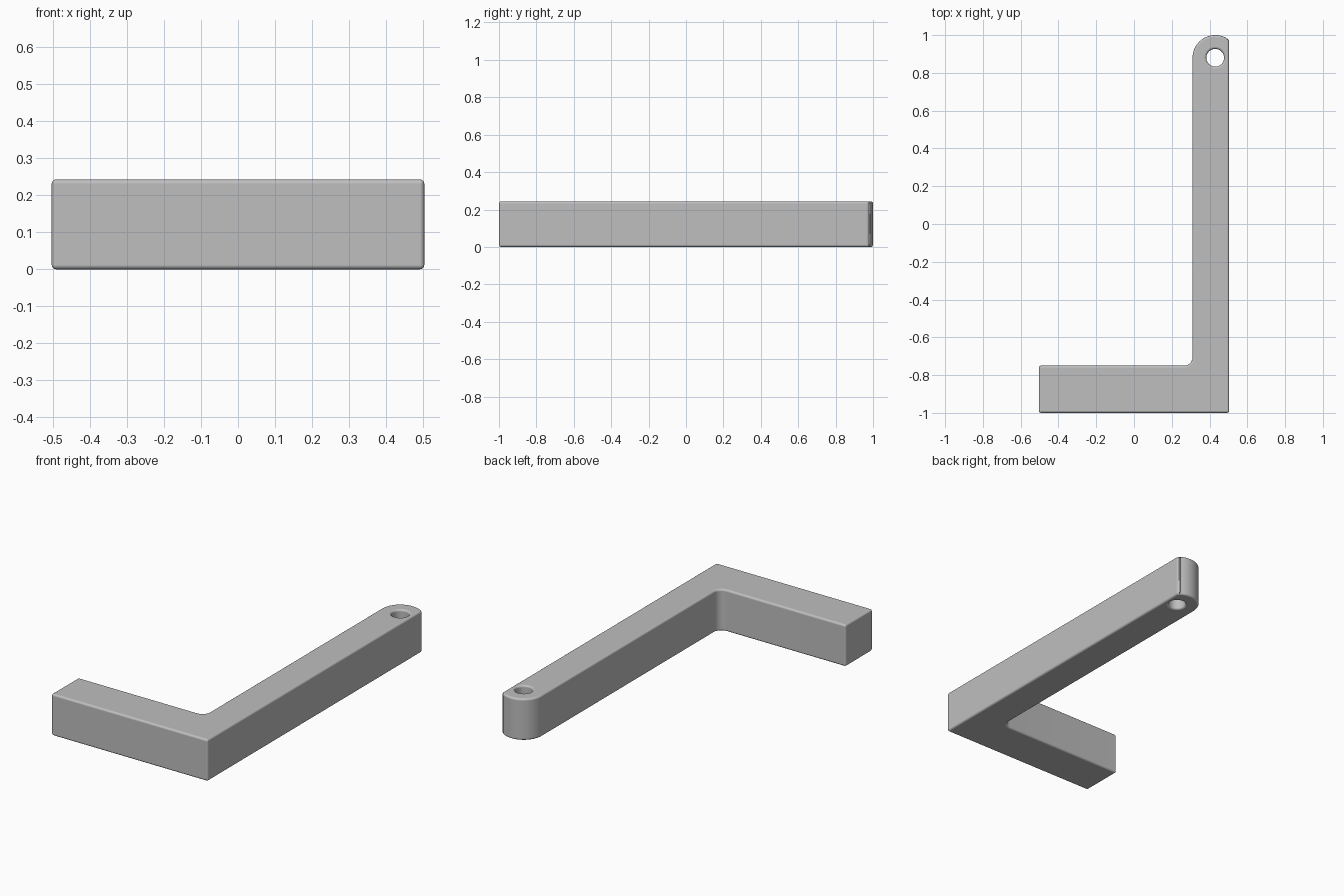
import bpy
import bmesh
from math import sin, cos, pi, acos

HALF_W, HEIGHT = 0.504, 0.243
ARM_X, FOOT_Y = 0.31, -0.75          # inner faces of the two arms
TIP = (0.43, 0.88)                   # centre of the hole and rounded tip
TIP_R, FILLET_R, HOLE_R, EDGE_R = 0.12, 0.045, 0.047, 0.012

cube = bpy.data.objects.get("Cube")
if cube:
    bpy.data.objects.remove(cube, do_unlink=True)


def arc(center, radius, start, end, steps):
    """Points along a circular arc."""
    angles = [start + (end - start) * i / steps for i in range(steps + 1)]
    return [(center[0] + radius * cos(a), center[1] + radius * sin(a)) for a in angles]


def prism(name, outline, z0, z1):
    """Extrude a closed outline upward."""
    bm = bmesh.new()
    face = bm.faces.new([bm.verts.new((x, y, z0)) for x, y in outline])
    top = bmesh.ops.extrude_face_region(bm, geom=[face])["geom"]
    bmesh.ops.translate(bm, vec=(0, 0, z1 - z0),
                        verts=[v for v in top if isinstance(v, bmesh.types.BMVert)])
    bmesh.ops.recalc_face_normals(bm, faces=bm.faces)
    mesh = bpy.data.meshes.new(name)
    bm.to_mesh(mesh)
    bm.free()
    obj = bpy.data.objects.new(name, mesh)
    bpy.context.collection.objects.link(obj)
    return obj


# L-shaped bracket: square foot, filleted inner corner, rounded tip
outline = [(-HALF_W, -1), (HALF_W, -1)]
outline += arc(TIP, TIP_R, acos((HALF_W - TIP[0]) / TIP_R), pi, 24)
outline += arc((ARM_X - FILLET_R, FOOT_Y + FILLET_R), FILLET_R, 0, -pi / 2, 10)
outline += [(-HALF_W, FOOT_Y)]
bracket = prism("angled_bracket", outline, 0, HEIGHT)

# Pin hole cutter
cutter = prism("hole_cutter", arc(TIP, HOLE_R, 0, 2 * pi, 40)[:-1], -0.1, HEIGHT + 0.1)
cutter.hide_render = True
cutter.hide_viewport = True

hole = bracket.modifiers.new("pin_hole", "BOOLEAN")
hole.operation = "DIFFERENCE"
hole.solver = "EXACT"
hole.object = cutter

# Rounded edges all over
rounding = bracket.modifiers.new("rounded_edges", "BEVEL")
rounding.width = EDGE_R
rounding.segments = 4
rounding.limit_method = "ANGLE"
rounding.angle_limit = pi / 6
rounding.use_clamp_overlap = False
rounding.harden_normals = True

# Plain grey finish
grey = bpy.data.materials.new("plain_grey")
grey.use_nodes = True
colour = (0.52, 0.52, 0.52, 1)
grey.diffuse_color = colour
grey.node_tree.nodes["Principled BSDF"].inputs["Base Color"].default_value = colour
bracket.data.materials.append(grey)

bpy.ops.object.select_all(action="DESELECT")
bracket.select_set(True)
bpy.context.view_layer.objects.active = bracket
bpy.ops.object.shade_smooth()
